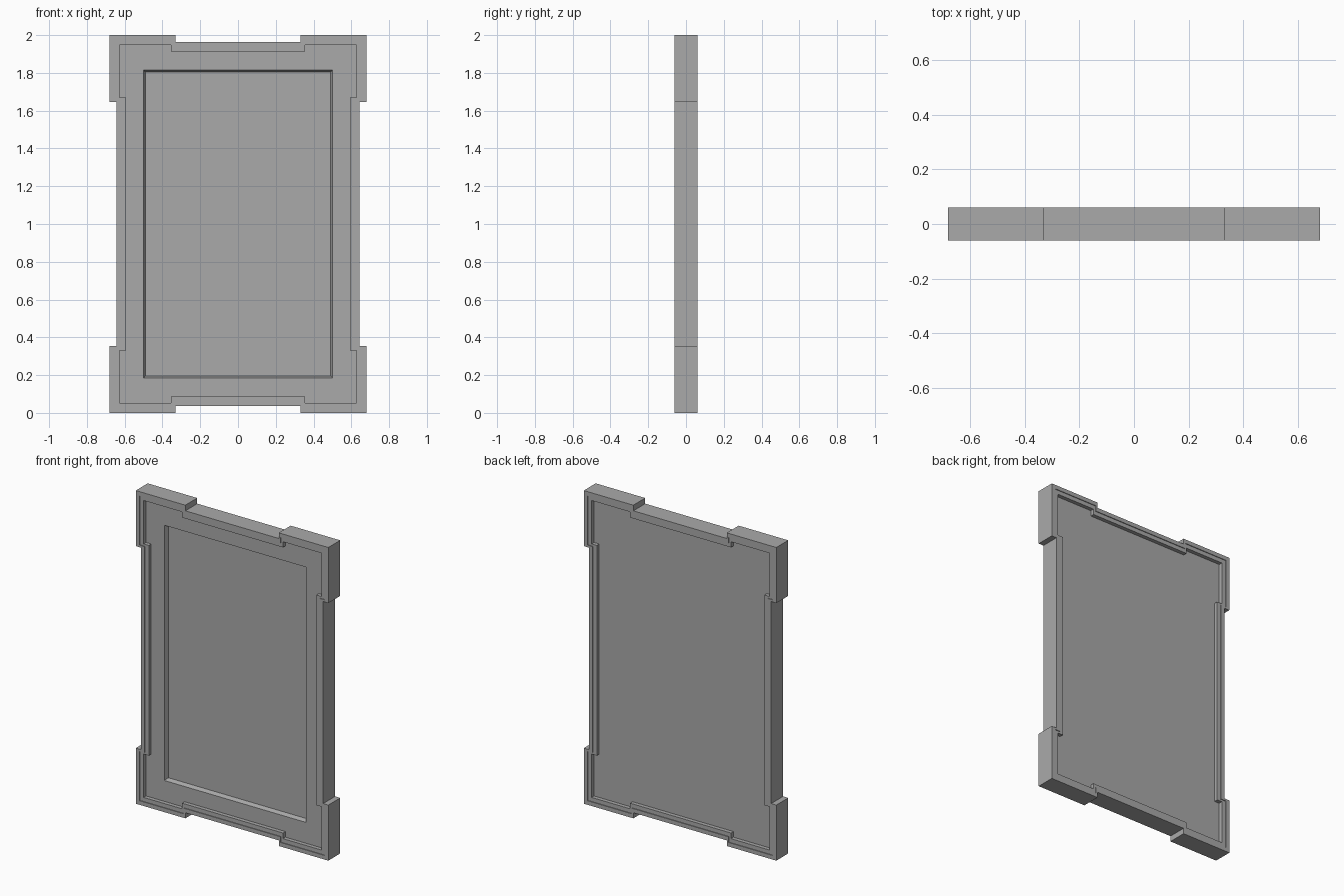
import bpy
import bmesh

if "Cube" in bpy.data.objects:
    bpy.data.objects.remove(bpy.data.objects["Cube"], do_unlink=True)

# Plain grey for the whole piece
grey = bpy.data.materials.new("plain_grey")
grey.use_nodes = True
colour = (0.4, 0.4, 0.4, 1)
grey.diffuse_color = colour
grey.node_tree.nodes["Principled BSDF"].inputs["Base Color"].default_value = colour

HALF_W, HALF_H, NOTCH = 0.68, 1.0, 0.036
BLOCK_X, BLOCK_Z = 0.33, 0.645


def mirrored(quarter):
    """Repeat a first-quadrant path around all four quadrants, in order."""
    loop = []
    for sx, sz in ((1, 1), (-1, 1), (-1, -1), (1, -1)):
        path = quarter if sx * sz > 0 else quarter[::-1]
        loop += [(sx * x, sz * z) for x, z in path]
    return loop


def outline(inset):
    """Rectangle with four projecting corner blocks, drawn inwards."""
    w, h = HALF_W - inset, HALF_H - inset
    bx, bz = BLOCK_X + inset / 2, BLOCK_Z + inset / 2
    return mirrored([(w - NOTCH, bz), (w, bz), (w, h), (bx, h), (bx, h - NOTCH)])


bm = bmesh.new()


def ring(loop, y):
    return [bm.verts.new((x, y, z + HALF_H)) for x, z in loop]


def bridge(a, b):
    for i in range(len(a)):
        j = (i + 1) % len(a)
        bm.faces.new((a[i], a[j], b[j], b[i]))


# Back recess, rim, outer wall, front rim and front recess
steps = [(0.052, 0.03), (0.052, 0.055), (0.026, 0.055), (0.026, 0.06),
         (0, 0.06), (0, -0.06),
         (0.026, -0.06), (0.026, -0.055), (0.052, -0.055), (0.052, -0.03)]
rings = [ring(outline(inset), y) for inset, y in steps]
for a, b in zip(rings, rings[1:]):
    bridge(a, b)
bm.faces.new(rings[0])

# Front border around the sunken panel
field = rings[-1]
lip = ring(mirrored([(0.5, 0.815)]), -0.03)
floor = ring(mirrored([(0.49, 0.805)]), -0.003)
for q in range(4):
    n = (q + 1) % 4
    bm.faces.new(field[q * 5:q * 5 + 5] + [lip[q]])
    bm.faces.new((field[q * 5 + 4], field[n * 5], lip[n], lip[q]))
bridge(lip, floor)
bm.faces.new(floor)

bmesh.ops.recalc_face_normals(bm, faces=bm.faces)
mesh = bpy.data.meshes.new("framed_panel")
bm.to_mesh(mesh)
bm.free()
mesh.materials.append(grey)
panel = bpy.data.objects.new("framed_panel", mesh)
bpy.context.collection.objects.link(panel)
